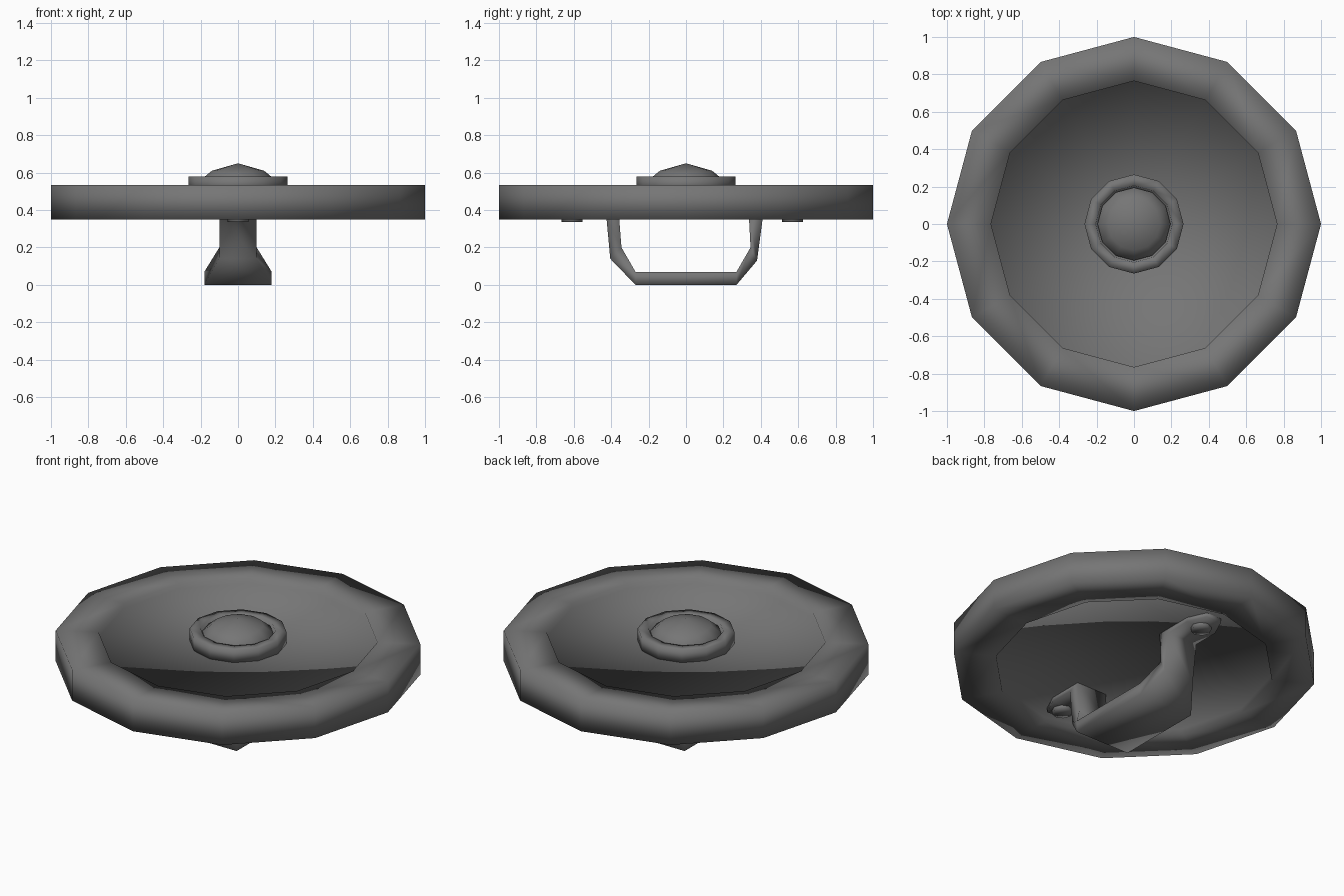
import bpy, bmesh, math

if "Cube" in bpy.data.objects:
    bpy.data.objects.remove(bpy.data.objects["Cube"], do_unlink=True)

grey = bpy.data.materials.new("dark grey metal")
grey.use_nodes = True
color = (0.18, 0.18, 0.18, 1)
grey.diffuse_color = color
grey.node_tree.nodes["Principled BSDF"].inputs["Base Color"].default_value = color


def finish(name, bm):
    """Turn a bmesh into a smooth shaded object."""
    bmesh.ops.recalc_face_normals(bm, faces=bm.faces[:])
    for f in bm.faces:
        f.smooth = True
    mesh = bpy.data.meshes.new(name)
    bm.to_mesh(mesh)
    bm.free()
    mesh.materials.append(grey)
    obj = bpy.data.objects.new(name, mesh)
    bpy.context.collection.objects.link(obj)
    return obj


def lathe(name, profile, sides=12, center=(0, 0)):
    """Spin (radius, z) points, starting and ending on the axis."""
    bm = bmesh.new()
    rings = []
    for r, z in profile:
        count = sides if r > 0 else 1
        rings.append([bm.verts.new((center[0] + r * math.cos(math.tau * i / sides),
                                    center[1] + r * math.sin(math.tau * i / sides), z))
                      for i in range(count)])
    for a, b in zip(rings, rings[1:]):
        for i in range(sides):
            j = (i + 1) % sides
            corners = [a[i % len(a)], a[j % len(a)], b[j % len(b)], b[i % len(b)]]
            bm.faces.new(list(dict.fromkeys(corners)))
    return finish(name, bm)


# Round shield body: recessed disc on both sides of a thick rim
lathe("shield_body", [(0, 0.505), (0.765, 0.505), (0.765, 0.535), (1, 0.535),
                      (1, 0.35), (0.765, 0.35), (0.765, 0.38), (0, 0.38)])

# Central boss: collar and low dome
lathe("boss_collar", [(0, 0.5), (0.265, 0.5), (0.265, 0.58), (0.205, 0.58),
                      (0.2, 0.55), (0, 0.55)])
lathe("boss_dome", [(0, 0.65), (0.14, 0.61), (0.195, 0.565), (0.195, 0.55), (0, 0.55)])

# Bent strap handle: (outer y, outer z, inner y, inner z, half width) per section
front = [(-0.68, 0.355, -0.68, 0.39, 0.05), (-0.57, 0.355, -0.57, 0.39, 0.1),
         (-0.425, 0.355, -0.36, 0.39, 0.1), (-0.405, 0.14, -0.345, 0.2, 0.1),
         (-0.27, 0, -0.27, 0.07, 0.18)]
back = [(0.27, 0, 0.27, 0.07, 0.18), (0.38, 0.13, 0.345, 0.2, 0.1),
        (0.41, 0.355, 0.335, 0.39, 0.1), (0.57, 0.355, 0.57, 0.39, 0.1),
        (0.68, 0.355, 0.68, 0.39, 0.05)]
bm = bmesh.new()
loops = [[bm.verts.new(p) for p in ((-w, yo, zo), (w, yo, zo), (w, yi, zi), (-w, yi, zi))]
         for yo, zo, yi, zi, w in front + back]
for a, b in zip(loops, loops[1:]):
    for i in range(4):
        j = (i + 1) % 4
        bm.faces.new((a[i], a[j], b[j], b[i]))
bm.faces.new(loops[0])
bm.faces.new(loops[-1])
finish("handle", bm)

# Bolts fixing the handle ends
for name, y in (("front_bolt", -0.61), ("back_bolt", 0.57)):
    lathe(name, [(0, 0.335), (0.056, 0.335), (0.056, 0.37), (0, 0.37)], 8, (0, y))
